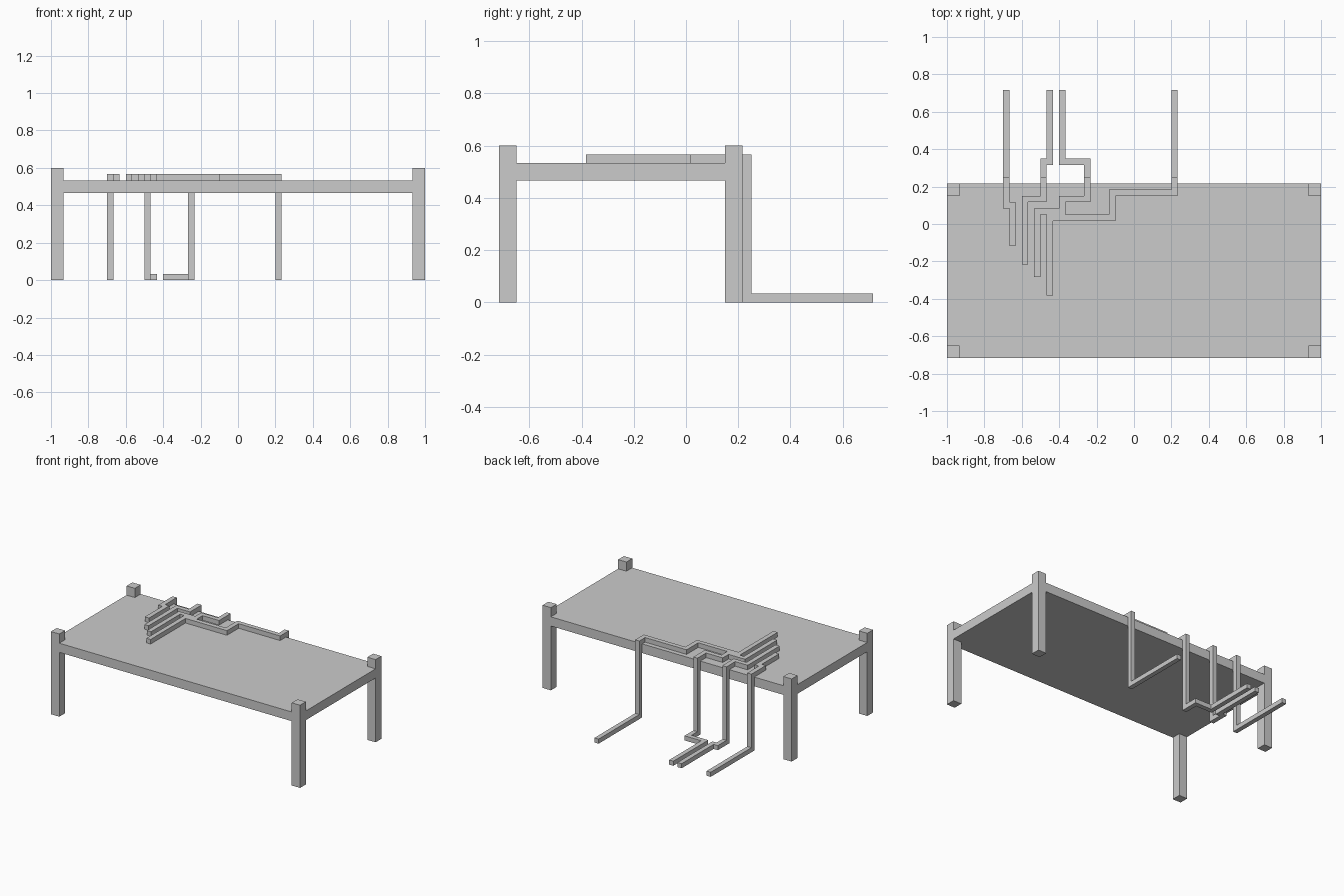
import bpy, bmesh, math
from mathutils import Vector

if "Cube" in bpy.data.objects:
    bpy.data.objects.remove(bpy.data.objects["Cube"])

U = 1 / 30  # one grid unit


def finish(name, bm):
    bmesh.ops.remove_doubles(bm, verts=bm.verts, dist=1e-4)
    bmesh.ops.dissolve_limit(bm, angle_limit=math.radians(1), verts=bm.verts, edges=bm.edges)
    bmesh.ops.recalc_face_normals(bm, faces=bm.faces)
    bmesh.ops.scale(bm, vec=(U, U, U), verts=bm.verts)
    me = bpy.data.meshes.new(name)
    bm.to_mesh(me)
    bm.free()
    ob = bpy.data.objects.new(name, me)
    bpy.context.collection.objects.link(ob)


def prism(name, outline, z0, z1):
    bm = bmesh.new()
    face = bm.faces.new([bm.verts.new((x, y, z0)) for x, y in outline])
    top = bmesh.ops.extrude_face_region(bm, geom=[face])["geom"]
    verts = [v for v in top if isinstance(v, bmesh.types.BMVert)]
    bmesh.ops.translate(bm, vec=(0, 0, z1 - z0), verts=verts)
    if face.is_valid and len(bm.faces) < len(outline) + 2:
        bm.faces.new([v for v in face.verts])
    finish(name, bm)


def cable(name, path):
    # Fill unit cells along a right-angled path, then skin the outside
    cells = {path[0]}
    for a, b in zip(path, path[1:]):
        n = max(abs(q - p) for p, q in zip(a, b))
        for i in range(1, n + 1):
            cells.add(tuple(p + (q - p) * i // n for p, q in zip(a, b)))
    bm = bmesh.new()
    for c in cells:
        centre = Vector(c) + Vector((0.5, 1.0, 0.5))
        for axis in range(3):
            for s in (-1, 1):
                near = list(c)
                near[axis] += s
                if tuple(near) in cells:
                    continue
                n, u, v = Vector(), Vector(), Vector()
                n[axis] = s / 2
                u[(axis + 1) % 3] = 0.5
                v[(axis + 2) % 3] = 0.5 * s
                bm.faces.new([bm.verts.new(centre + n + o)
                              for o in (-u - v, u - v, u + v, v - u)])
    finish(name, bm)


# Table: slab notched around four corner posts
X, Y0, Y1, L = 30, -21.5, 6.5, 2
prism("table_top", [(-X + L, Y0), (X - L, Y0), (X - L, Y0 + L), (X, Y0 + L),
                    (X, Y1 - L), (X - L, Y1 - L), (X - L, Y1), (-X + L, Y1),
                    (-X + L, Y1 - L), (-X, Y1 - L), (-X, Y0 + L), (-X + L, Y0 + L)], 14, 16)
for side, x in (("left", -X), ("right", X - L)):
    for end, y in (("front", Y0), ("back", Y1 - L)):
        prism(f"{end}_{side}_leg", [(x, y), (x + L, y), (x + L, y + L), (x, y + L)], 0, 18)

# Cables: floor run, riser behind the table, routed run on the table top
# (floor points, riser x, table-top points), all in grid cells
routes = [
    ([(-21, 20)], -21, [(-21, 2), (-20, 2), (-20, -4)]),
    ([(-14, 20), (-14, 9), (-15, 9)], -15, [(-15, 3), (-18, 3), (-18, -7)]),
    ([(-12, 20), (-12, 9), (-8, 9)], -8,
     [(-8, 3), (-12, 3), (-12, 1), (-16, 1), (-16, -9)]),
    ([(6, 20)], 6, [(6, 4), (-4, 4), (-4, 0), (-14, 0), (-14, -12)]),
]
for i, (floor, rx, top) in enumerate(routes, 1):
    # shift by half a cell so risers touch the back edge of the slab
    path = [(x, y, 0) for x, y in floor] + [(rx, 6, 0), (rx, 6, 16)]
    path += [(x, y, 16) for x, y in top]
    cable(f"cable_{i}", path)
